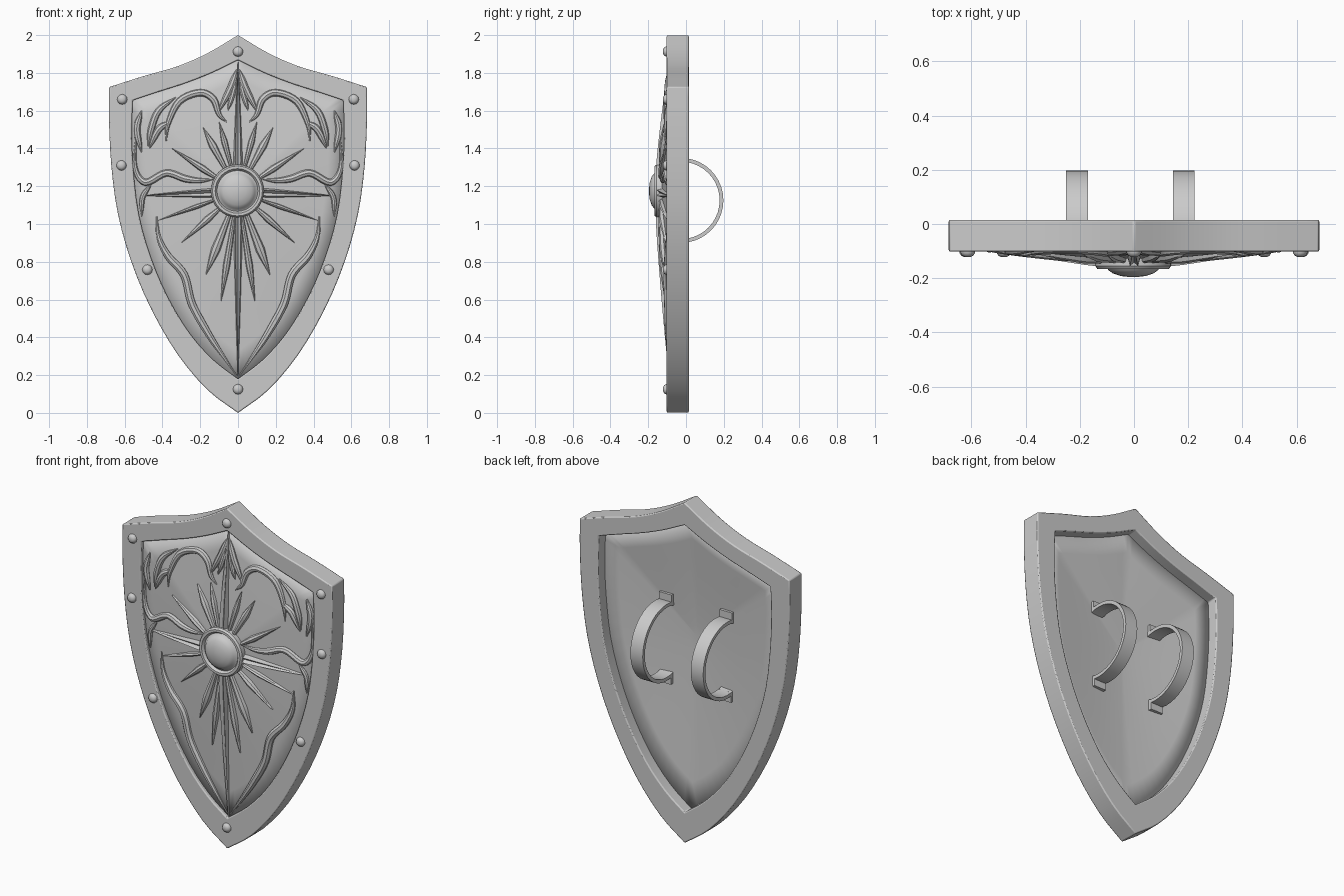
import bpy, bmesh, math
from mathutils import Vector

if "Cube" in bpy.data.objects:
    bpy.data.objects.remove(bpy.data.objects["Cube"])

C = Vector((0.0, 1.17))          # centre of the sunburst (x, z)


def smooth(pts, n):
    """Catmull-Rom resample of 2D points, n steps per span."""
    p = [Vector(q) for q in pts]
    p = [2 * p[0] - p[1]] + p + [2 * p[-1] - p[-2]]
    out = []
    for i in range(1, len(p) - 2):
        a, b, c, d = p[i - 1:i + 3]
        for k in range(n):
            t = k / n
            out.append(0.5 * (2 * b + (c - a) * t + (2 * a - 5 * b + 4 * c - d) * t * t
                              + (3 * b - a - 3 * c + d) * t ** 3))
    return out + [p[-2]]


def outline(top, side):
    """Closed loop from a right-hand top edge and side edge."""
    half = smooth(top, 4)[:-1] + smooth(side, 3)
    return half + [Vector((-q.x, q.y)) for q in half[-2:0:-1]]


outer = outline([(0, 2.0), (0.16, 1.905), (0.32, 1.835), (0.5, 1.783), (0.682, 1.725)],
                [(0.682, 1.725), (0.683, 1.55), (0.67, 1.3), (0.635, 1.05), (0.565, 0.8),
                 (0.46, 0.55), (0.32, 0.31), (0.16, 0.12), (0, 0)])
inner = outline([(0, 1.868), (0.14, 1.80), (0.28, 1.745), (0.42, 1.70), (0.557, 1.655)],
                [(0.557, 1.655), (0.562, 1.5), (0.555, 1.3), (0.525, 1.05), (0.46, 0.82),
                 (0.37, 0.61), (0.255, 0.42), (0.13, 0.28), (0, 0.18)])


def cone(t):
    return -(0.08 + 0.055 * (1 - min(t, 1) ** 1.3))


def depth(x, z):
    """y of the panel's front surface at (x, z)."""
    p = Vector((x, z)) - C
    for i in range(len(inner)):
        a, b = inner[i - 1] - C, inner[i] - C
        det = a.x * b.y - a.y * b.x
        u = (p.x * b.y - p.y * b.x) / det
        v = (a.x * p.y - a.y * p.x) / det
        if u >= -1e-5 and v >= -1e-5:
            return cone(u + v)
    return cone(1)


def mesh(name, verts, faces):
    me = bpy.data.meshes.new(name)
    me.from_pydata(verts, [], faces)
    bm = bmesh.new()
    bm.from_mesh(me)
    bmesh.ops.recalc_face_normals(bm, faces=bm.faces)
    bm.to_mesh(me)
    bm.free()
    ob = bpy.data.objects.new(name, me)
    bpy.context.collection.objects.link(ob)
    return ob


# rim: four loops joined into a closed frame
N = len(outer)
F, B = -0.102, 0.015
loops = [(outer, F), (outer, B), (inner, B), (inner, F)]
rv = [(q.x, y, q.y) for lp, y in loops for q in lp]
rf = [(a * N + i, a * N + (i + 1) % N, (a + 1) % 4 * N + (i + 1) % N, (a + 1) % 4 * N + i)
      for a in range(4) for i in range(N)]
rim = mesh("rim", rv, rf)
bev = rim.modifiers.new("bevel", 'BEVEL')
bev.width, bev.segments, bev.limit_method, bev.angle_limit = 0.006, 2, 'ANGLE', 0.9

# bulging panel inside the rim
ts = [0.1, 0.25, 0.4, 0.55, 0.7, 0.85, 1.02]
pv = [(C.x, cone(0) + 0.016, C.y)]
for t in ts:
    pv += [(C.x + t * (q.x - C.x), cone(t) + 0.016, C.y + t * (q.y - C.y)) for q in inner]
pf = [(0, 1 + i, 1 + (i + 1) % N) for i in range(N)]
pf += [(1 + r * N + i, 1 + r * N + (i + 1) % N, 1 + (r + 1) * N + (i + 1) % N, 1 + (r + 1) * N + i)
       for r in range(len(ts) - 1) for i in range(N)]
panel = mesh("panel", pv, pf)
sol = panel.modifiers.new("thickness", 'SOLIDIFY')
sol.thickness, sol.offset = 0.032, 0


def blade(name, tip, width, height, start=0.12, peak=0.4, groove=False, root=0.5):
    """Raised pointed ray from the boss to tip, following the panel."""
    d = Vector(tip) - C
    L = d.length
    d.normalize()
    n = Vector((-d.y, d.x))
    sec = ([(-1, 0), (-0.55, 1), (0, 0.45), (0.55, 1), (1, 0)] if groove
           else [(-1, 0), (-0.6, 0.7), (0, 1), (0.6, 0.7), (1, 0)])
    steps, verts = 12, []
    for k in range(steps + 1):
        s = k / steps
        w = root + (1 - root) * s / peak if s < peak else ((1 - s) / (1 - peak)) ** 0.8
        w = max(w, 0.04)
        for a, h in sec:
            q = C + d * (start + (L - start) * s) + n * a * w * width / 2
            y = depth(q.x, q.y)
            verts.append((q.x, y - h * height * (0.3 + 0.7 * w) if h else y + 0.012, q.y))
    faces = [(k * 5 + j, k * 5 + (j + 1) % 5, k * 5 + 5 + (j + 1) % 5, k * 5 + 5 + j)
             for k in range(steps) for j in range(5)]
    faces += [tuple(range(5)), tuple(range(steps * 5, steps * 5 + 5))]
    return mesh(name, verts, faces)


# four long grooved spines
for nm, tip in (("top", (0, 1.865)), ("bottom", (0, 0.185)),
                ("left", (-0.5, 1.15)), ("right", (0.5, 1.15))):
    blade("spine_" + nm, tip, 0.055, 0.03, groove=True, peak=0.1, root=0.9)

# shorter rays and leaves, both sides
rays = [(0.35, 1.40, 0.045), (0.30, 0.90, 0.045), (0.185, 1.51, 0.05), (0.10, 1.54, 0.04),
        (0.17, 0.73, 0.06), (0.09, 0.59, 0.045), (0.42, 1.02, 0.03)]
for i, (x, z, w) in enumerate(rays):
    for s, side in ((-1, "left"), (1, "right")):
        blade(f"ray_{i}_{side}", (s * x, z), w, 0.024, peak=0.6 if z > 1.5 or z < 0.8 else 0.35)

# scrolling vines and leaf strokes laid on the panel: points and thickness
vines = [
    ([(0.38, 1.44), (0.37, 1.53), (0.31, 1.65), (0.2, 1.695), (0.13, 1.66), (0.1, 1.58), (0.06, 1.54)], 0.019),
    ([(0.005, 1.82), (0.04, 1.72), (0.105, 1.59)], 0.018),
    ([(0.01, 1.76), (0.03, 1.68), (0.055, 1.60)], 0.014),
    ([(0.51, 1.60), (0.535, 1.5), (0.51, 1.38)], 0.018),
    ([(0.33, 1.67), (0.42, 1.6), (0.46, 1.5), (0.475, 1.41)], 0.018),
    ([(0.36, 1.54), (0.42, 1.5), (0.47, 1.40)], 0.018),
    ([(0.54, 1.47), (0.545, 1.3), (0.49, 1.22), (0.38, 1.27), (0.28, 1.24), (0.2, 1.23), (0.12, 1.24)], 0.019),
    ([(0.46, 1.21), (0.505, 1.14), (0.51, 1.04)], 0.014),
    ([(0.43, 1.04), (0.42, 0.93), (0.37, 0.83), (0.285, 0.73), (0.245, 0.58), (0.17, 0.44), (0.1, 0.33), (0.01, 0.2)], 0.022),
]
curves = []
for i, (pts, r) in enumerate(vines):
    for s, side in ((-1, "left"), (1, "right")):
        path = smooth(pts, 5)
        cu = bpy.data.curves.new("vine", 'CURVE')
        cu.dimensions, cu.bevel_depth, cu.bevel_resolution, cu.use_fill_caps = '3D', r, 2, True
        sp = cu.splines.new('POLY')
        sp.points.add(len(path) - 1)
        for k, q in enumerate(path):
            u = k / (len(path) - 1)
            sp.points[k].co = (s * q.x, depth(s * q.x, q.y) - 0.004, q.y, 1)
            sp.points[k].radius = max(0.15, min(1, 2.2 * math.sin(math.pi * u) ** 0.7 * 0.5))
        ob = bpy.data.objects.new(f"vine_{i}_{side}", cu)
        bpy.context.collection.objects.link(ob)
        curves.append(ob)
for ob in curves:
    ob.select_set(True)
bpy.context.view_layer.objects.active = curves[0]
bpy.ops.object.convert(target='MESH')


def lathe(name, prof, cx, cz, n=32):
    """Spin (radius, y) profile about a y axis; ends close at small radius."""
    m = len(prof)
    v = [(cx + r * math.cos(2 * math.pi * i / n), y, cz + r * math.sin(2 * math.pi * i / n))
         for r, y in prof for i in range(n)]
    f = [(k * n + i, k * n + (i + 1) % n, k * n + n + (i + 1) % n, k * n + n + i)
         for k in range(m - 1) for i in range(n)]
    f += [tuple(range(n)), tuple(range((m - 1) * n, m * n))]
    return mesh(name, v, f)


# central boss with raised collar
lathe("boss", [(0.14, -0.11), (0.14, -0.155), (0.132, -0.166), (0.118, -0.166), (0.108, -0.152),
               (0.1, -0.156), (0.092, -0.170), (0.075, -0.182), (0.045, -0.192), (0.012, -0.196)],
      -0.003, 1.175)

# rivets round the rim
for i, (x, z) in enumerate([(0, 1.913), (0, 0.125), (0.613, 1.66), (-0.613, 1.66), (0.617, 1.31),
                            (-0.617, 1.31), (0.48, 0.758), (-0.48, 0.758)]):
    lathe(f"rivet_{i}", [(0.027, -0.095), (0.027, -0.106), (0.021, -0.116), (0.012, -0.121),
                         (0.003, -0.122)], x, z, 12)

# two arm loops with small feet behind the panel
for cx, nm in ((-0.21, "left"), (0.183, "right")):
    v, f, steps = [], [], 24
    for k in range(steps + 1):
        a = math.radians(-108 + 216 * k / steps)
        for r, dx in ((0.225, -0.04), (0.225, 0.04), (0.205, 0.04), (0.205, -0.04)):
            v.append((cx + dx, -0.027 + r * math.cos(a), 1.125 + r * math.sin(a)))
    f = [(k * 4 + j, k * 4 + (j + 1) % 4, k * 4 + 4 + (j + 1) % 4, k * 4 + 4 + j)
         for k in range(steps) for j in range(4)]
    f += [(0, 1, 2, 3), tuple(range(steps * 4, steps * 4 + 4))]
    mesh("handle_" + nm, v, f)
    for z in (0.893, 1.357):
        bpy.ops.mesh.primitive_cube_add(size=1, location=(cx, depth(cx, z) + 0.038, z))
        foot = bpy.context.object
        foot.name = "handle_foot_" + nm
        foot.scale = (0.08, 0.024, 0.06)

# smooth shading with crisp edges
bpy.ops.object.select_all(action='SELECT')
bpy.context.view_layer.objects.active = rim
bpy.ops.object.shade_smooth_by_angle(angle=math.radians(35))
